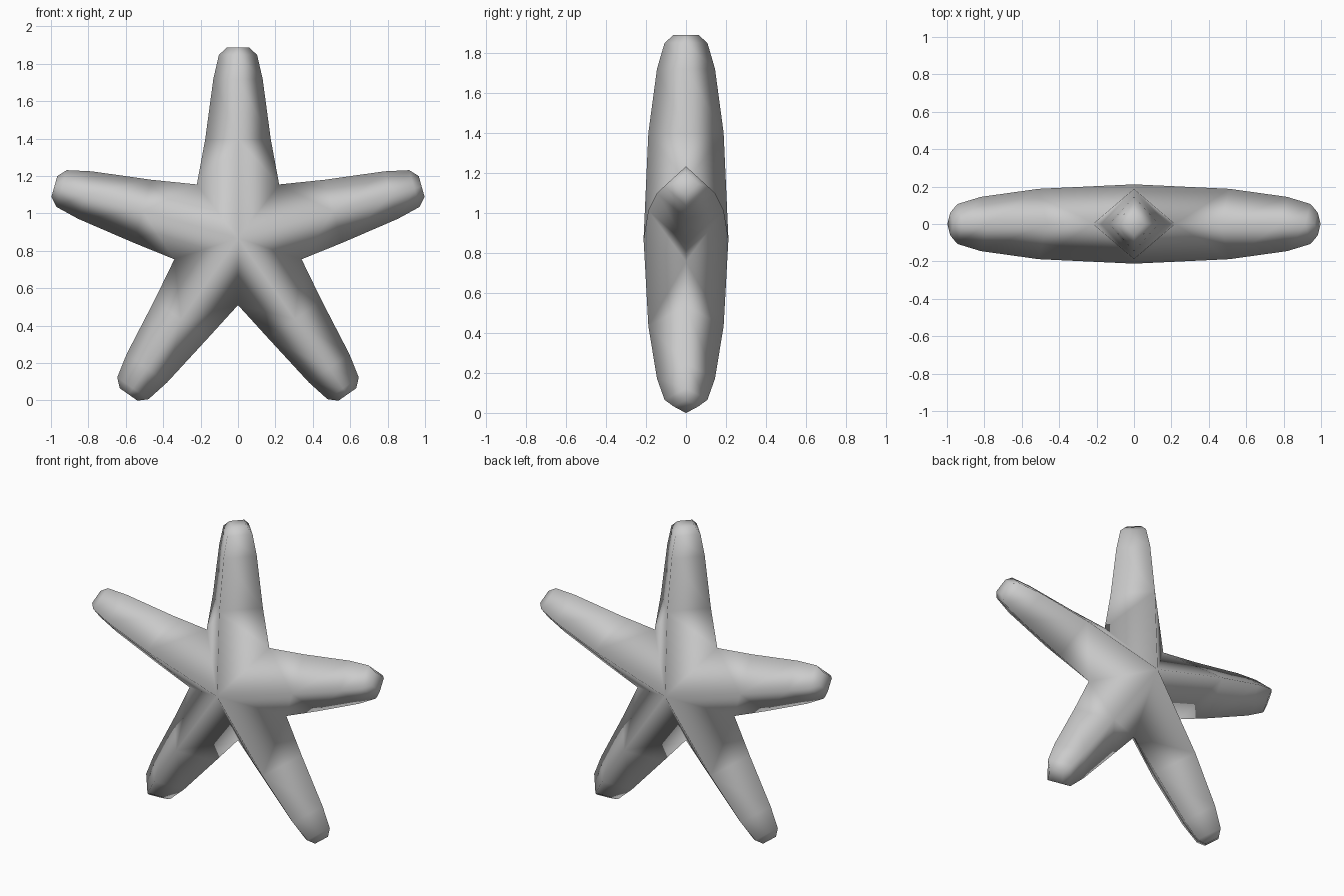
import bpy, bmesh
from math import sin, cos, radians

if "Cube" in bpy.data.objects:
    bpy.data.objects.remove(bpy.data.objects["Cube"])

CENTRE_Z = 0.868
# arm directions, and the inner corner that follows each arm (counter-clockwise)
ARM_ANGLES = [15.7, 90, 164.3, 235, 305]
CORNERS = [(0.22, 1.155), (-0.22, 1.155), (-0.34, 0.755), (0, 0.51), (0.34, 0.755)]
# arm sections: distance from centre, half width, half depth
SECTIONS = [(0.53, 0.175, 0.188), (0.85, 0.132, 0.145), (0.98, 0.102, 0.107), (1.02, 0.058, 0.062)]

bm = bmesh.new()
front = bm.verts.new((0, -0.212, CENTRE_Z))
back = bm.verts.new((0, 0.212, CENTRE_Z))
corners = [bm.verts.new((x, 0, z)) for x, z in CORNERS]


def section(angle, dist, width, depth):
    """Diamond ring: front ridge, left edge, back ridge, right edge."""
    a = radians(angle)
    def point(side, y):
        return bm.verts.new((dist * cos(a) - side * sin(a), y,
                             CENTRE_Z + dist * sin(a) + side * cos(a)))
    return [point(0, -depth), point(width, 0), point(0, depth), point(-width, 0)]


for i, angle in enumerate(ARM_ANGLES):
    rings = [section(angle, *s) for s in SECTIONS]
    # root of the arm, joined to the hub and the two inner corners
    f, l, b, r = rings[0]
    for hub, ridge in ((front, f), (back, b)):
        for edge, corner in ((l, corners[i]), (r, corners[i - 1])):
            bm.faces.new((ridge, edge, corner))
            bm.faces.new((ridge, corner, hub))
    # tapering arm
    for p, q in zip(rings, rings[1:]):
        for k in range(4):
            j = (k + 1) % 4
            bm.faces.new((p[k], p[j], q[j], q[k]))
    # blunt tip
    bm.faces.new(rings[-1])

bmesh.ops.recalc_face_normals(bm, faces=bm.faces)
for face in bm.faces:
    face.smooth = True

mesh = bpy.data.meshes.new("star")
bm.to_mesh(mesh)
bm.free()
star = bpy.data.objects.new("star", mesh)
bpy.context.collection.objects.link(star)
